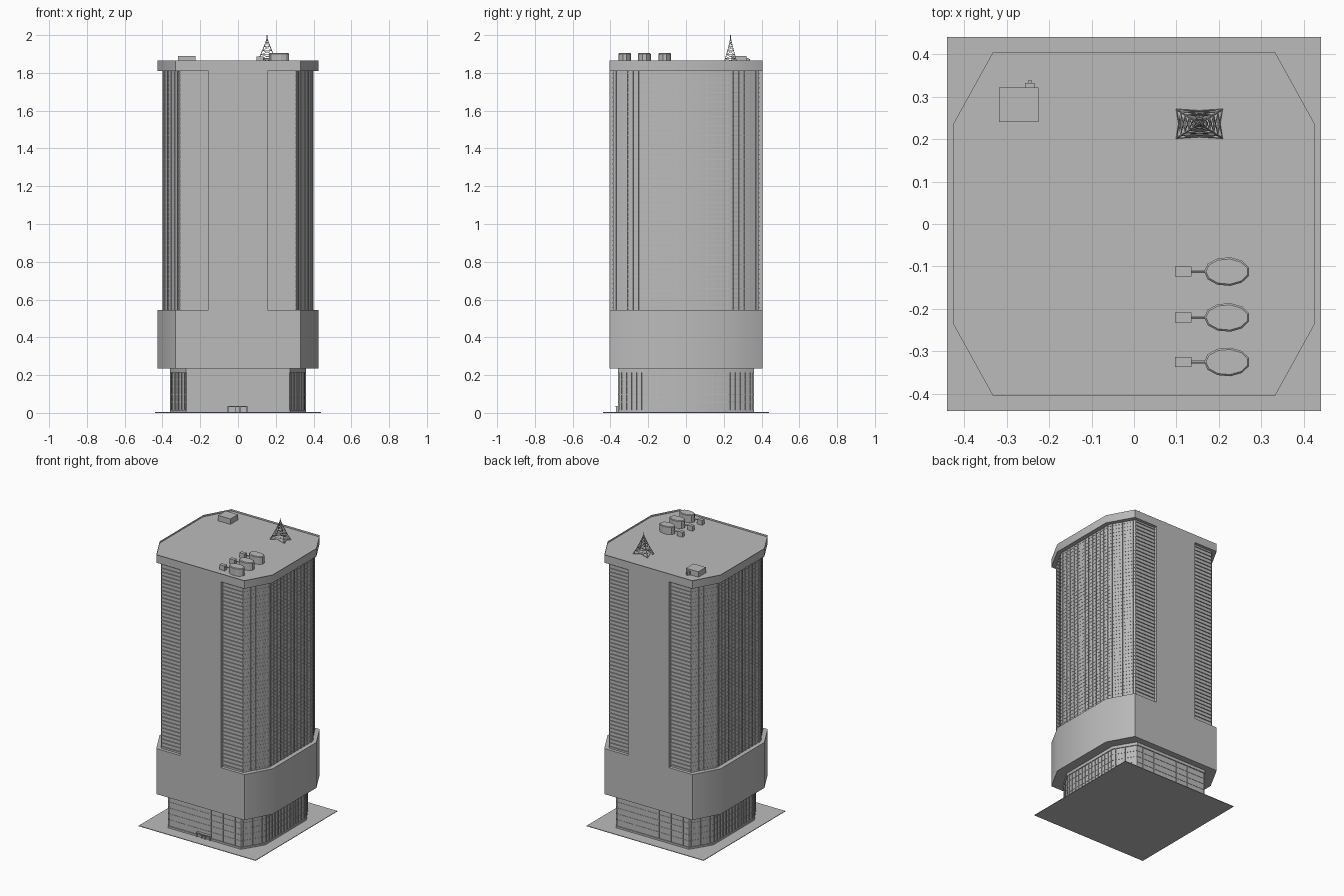
import bpy, bmesh, math
from mathutils import Vector, Matrix

cube = bpy.data.objects.get("Cube")
if cube:
    bpy.data.objects.remove(cube, do_unlink=True)

grey = bpy.data.materials.new("concrete_grey")
grey.use_nodes = True
COLOUR = (0.5, 0.5, 0.5, 1)
grey.diffuse_color = COLOUR
grey.node_tree.nodes["Principled BSDF"].inputs["Base Color"].default_value = COLOUR


def finish(name, bm, smooth=True):
    bmesh.ops.recalc_face_normals(bm, faces=bm.faces)
    mesh = bpy.data.meshes.new(name)
    bm.to_mesh(mesh)
    bm.free()
    mesh.materials.append(grey)
    obj = bpy.data.objects.new(name, mesh)
    bpy.context.collection.objects.link(obj)
    if smooth:
        bpy.ops.object.select_all(action="DESELECT")
        obj.select_set(True)
        bpy.context.view_layer.objects.active = obj
        bpy.ops.object.shade_smooth_by_angle(angle=math.radians(35))
    return obj


def octagon(x, y, cx, cy):
    """Chamfered rectangle: half sizes x, y; chamfer starts at cx, cy."""
    return [(cx, -y), (x, -cy), (x, cy), (cx, y),
            (-cx, y), (-x, cy), (-x, -cy), (-cx, -y)]


def grown(d, x, y, cx, cy):
    return octagon(x + d, y + d, cx + d * 0.6, cy + d * 0.3)


def prism(bm, points, z0, z1):
    """Extrude an outline; returns the top face."""
    low = [bm.verts.new((x, y, z0)) for x, y in points]
    high = [bm.verts.new((x, y, z1)) for x, y in points]
    n = len(points)
    for i in range(n):
        j = (i + 1) % n
        bm.faces.new((low[i], low[j], high[j], high[i]))
    bm.faces.new(low[::-1])
    return bm.faces.new(high)


def box(bm, x0, x1, y0, y1, z0, z1):
    return prism(bm, [(x0, y0), (x1, y0), (x1, y1), (x0, y1)], z0, z1)


def fins(bm, points, edges, spacing, depth, z0, z1, width=0.004):
    """Upright mullions spread along the chosen outline edges."""
    for e in edges:
        p, q = Vector(points[e]), Vector(points[(e + 1) % len(points)])
        along = (q - p).normalized()
        out = Vector((along.y, -along.x)) * depth
        half = along * width / 2
        count = max(1, round((q - p).length / spacing))
        for i in range(count):
            c = p.lerp(q, (i + 0.5) / count)
            prism(bm, [c - half - out, c + half - out, c + half + out, c - half + out], z0, z1)


def rod(bm, a, b, r, sides=4):
    a, b = Vector(a), Vector(b)
    d = b - a
    turn = d.to_track_quat("Z", "Y").to_matrix().to_4x4()
    bmesh.ops.create_cone(bm, cap_ends=True, segments=sides, radius1=r, radius2=r,
                          depth=d.length, matrix=Matrix.Translation((a + b) / 2) @ turn)


SIDES = (0, 1, 2, 4, 5, 6)      # chamfers and x sides
FACES = (3, 7)                  # front and back
BAND_LOW, BAND_TOP, ROOF_LOW, ROOF_TOP = 0.235, 0.545, 1.81, 1.865
ROOF = ROOF_TOP - 0.012

# Ground plate
bm = bmesh.new()
box(bm, -0.44, 0.44, -0.44, 0.44, 0, 0.004)
finish("ground_plate", bm, False)

# Recessed glazed lobby with plinth, frieze and mullions
lobby = (0.355, 0.355, 0.272, 0.22)
bm = bmesh.new()
prism(bm, octagon(*lobby), 0, BAND_LOW)
finish("lobby_walls", bm)
bm = bmesh.new()
prism(bm, grown(0.006, *lobby), 0, 0.016)
prism(bm, grown(0.006, *lobby), 0.215, BAND_LOW)
finish("lobby_trim", bm)
bm = bmesh.new()
fins(bm, octagon(*lobby), SIDES, 0.032, 0.005, 0.016, 0.215)
fins(bm, octagon(*lobby), FACES, 0.09, 0.004, 0.016, 0.215)
for z in (0.056, 0.096, 0.136, 0.176):
    prism(bm, grown(0.002, *lobby), z, z + 0.003)
finish("lobby_mullions", bm, False)

# Entrance canopy and posts
bm = bmesh.new()
box(bm, -0.055, 0.05, -0.372, -0.35, 0.03, 0.036)
for x in (-0.053, -0.015, 0.01, 0.048):
    box(bm, x - 0.002, x + 0.002, -0.37, -0.35, 0, 0.03)
finish("entrance_canopy", bm, False)

# Broad overhanging band
shell = (0.426, 0.405, 0.332, 0.235)
bm = bmesh.new()
prism(bm, octagon(*shell), BAND_LOW, BAND_TOP)
finish("podium_band", bm)

# Glazed tower shaft
shaft = (0.396, 0.384, 0.308, 0.235)
bm = bmesh.new()
prism(bm, octagon(*shaft), BAND_TOP, ROOF_LOW)
finish("tower_glazing", bm)

# Floor ledges and upright mullions
bm = bmesh.new()
floors = 50
step = (ROOF_LOW - BAND_TOP) / floors
for i in range(floors):
    z = BAND_TOP + (i + 0.5) * step
    prism(bm, grown(0.0015, *shaft), z - 0.002, z + 0.002)
    for s in (-1, 1):
        for x0, x1 in ((-0.306, -0.155), (0.155, 0.306)):
            y0, y1 = sorted((s * 0.38, s * 0.39))
            box(bm, x0, x1, y0, y1, z - 0.003, z + 0.003)
finish("floor_ledges", bm, False)
bm = bmesh.new()
fins(bm, octagon(*shaft), SIDES, 0.036, 0.004, BAND_TOP, ROOF_LOW)
finish("tower_mullions", bm, False)

# Solid piers flush with band and roof, front and back
for name, y0, y1 in (("front_pier", -0.405, -0.37), ("back_pier", 0.37, 0.405)):
    bm = bmesh.new()
    box(bm, -0.155, 0.155, y0, y1, BAND_TOP, ROOF_LOW)
    finish(name, bm, False)

# Roof slab with a low parapet
bm = bmesh.new()
top = prism(bm, octagon(*shell), ROOF_LOW, ROOF_TOP)
bmesh.ops.inset_region(bm, faces=[top], thickness=0.005)
inner = bmesh.ops.extrude_face_region(bm, geom=[top])
bmesh.ops.delete(bm, geom=[top], context="FACES_ONLY")
bmesh.ops.translate(bm, vec=(0, 0, ROOF - ROOF_TOP),
                    verts=[g for g in inner["geom"] if isinstance(g, bmesh.types.BMVert)])
finish("roof_slab", bm)

# Oval roof tanks, each with a pump box and pipe
for i, y in enumerate((-0.112, -0.22, -0.325)):
    bm = bmesh.new()
    oval = [(0.219 + 0.054 * math.cos(a), y + 0.034 * math.sin(a))
            for a in (math.tau * (k + 0.5) / 11 for k in range(11))]
    rim = prism(bm, oval, ROOF, 1.905)
    bmesh.ops.bevel(bm, geom=list(rim.edges), offset=0.004, segments=1, affect="EDGES")
    finish(f"roof_tank_{i + 1}", bm, False)
    bm = bmesh.new()
    box(bm, 0.097, 0.136, y - 0.012, y + 0.012, ROOF, 1.886)
    rod(bm, (0.13, y, 1.876), (0.18, y, 1.876), 0.004, 6)
    finish(f"pump_box_{i + 1}", bm, False)

# Plant room with a small vent
bm = bmesh.new()
box(bm, -0.318, -0.225, 0.24, 0.321, ROOF, 1.89)
box(bm, -0.257, -0.234, 0.321, 0.332, ROOF, 1.88)
box(bm, -0.249, -0.241, 0.332, 0.339, ROOF, 1.874)
finish("plant_room", bm, False)

# Lattice mast: four legs, rings and cross braces
bm = bmesh.new()


def mast_corner(level, k):
    t = level / 6
    spread = (1 - t) ** 1.15
    sx, sy = ((1, 1), (-1, 1), (-1, -1), (1, -1))[k % 4]
    return (0.154 + sx * 0.054 * spread, 0.236 + sy * 0.034 * spread, ROOF + t * (1.985 - ROOF))


for level in range(6):
    for k in range(4):
        a, b = mast_corner(level, k), mast_corner(level, k + 1)
        c, d = mast_corner(level + 1, k), mast_corner(level + 1, k + 1)
        rod(bm, a, c, 0.0022)
        rod(bm, a, d, 0.0011)
        rod(bm, b, c, 0.0011)
        if level:
            rod(bm, a, b, 0.0013)
rod(bm, (0.154, 0.236, 1.97), (0.154, 0.236, 2.0), 0.002)
finish("lattice_mast", bm, False)
